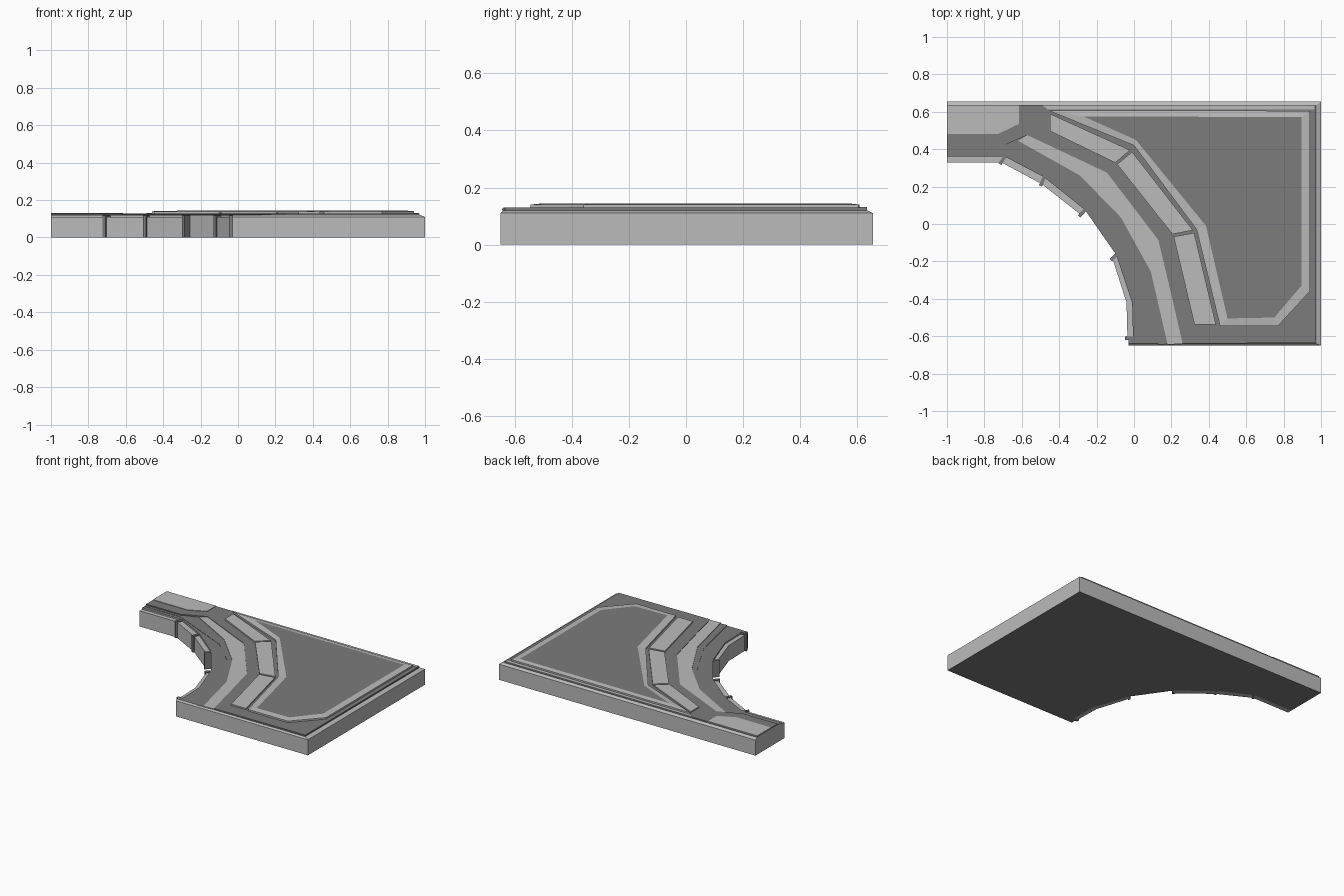
import bpy
from mathutils import Vector

if "Cube" in bpy.data.objects:
    bpy.data.objects.remove(bpy.data.objects["Cube"])


def material(name, v):
    m = bpy.data.materials.new(name)
    m.diffuse_color = (v, v, v, 1)
    m.use_nodes = True
    m.node_tree.nodes["Principled BSDF"].inputs["Base Color"].default_value = m.diffuse_color
    return m


LIGHT, DARK = material("light_grey", 0.5), material("dark_grey", 0.2)


def loft(name, rings, sides=LIGHT, top=LIGHT, bottom=False):
    """Stack outlines (points, z) into a capped solid; extra rings make chamfers."""
    pts = rings[0][0]
    n = len(pts)
    area = sum(pts[i][0] * pts[(i + 1) % n][1] - pts[(i + 1) % n][0] * pts[i][1] for i in range(n))
    verts, faces = [], []
    for p, z in rings:
        verts += [(x, y, z) for x, y in (p if area > 0 else p[::-1])]
    for r in range(len(rings) - 1):
        a, b = r * n, r * n + n
        faces += [(a + i, a + (i + 1) % n, b + (i + 1) % n, b + i) for i in range(n)]
    faces.append(tuple(range(len(verts) - n, len(verts))))
    cap = len(faces) - 1
    if bottom:
        faces.append(tuple(reversed(range(n))))
    me = bpy.data.meshes.new(name)
    me.from_pydata(verts, [], faces)
    me.materials.append(sides)
    me.materials.append(top)
    for i in range(cap, len(faces)):
        me.polygons[i].material_index = 1
    ob = bpy.data.objects.new(name, me)
    bpy.context.collection.objects.link(ob)
    return ob


def plate(name, pts, z0, z1, sides=LIGHT, top=LIGHT, bottom=False):
    return loft(name, [(pts, z0), (pts, z1)], sides, top, bottom)


# Curves sweeping from the left end round to the front edge
wall_in = [(-1, .36), (-.69, .36), (-.48, .25), (-.262, .075), (-.095, -.165),
           (-.01, -.42), (-.005, -.61)]
wall_out = [(-1, .33), (-.71, .33), (-.495, .215), (-.285, .05), (-.115, -.185),
            (-.04, -.42), (-.035, -.61)]
kerb = [(-1, .385), (-.72, .385), (-.28, .19), (-.10, .02), (.05, -.27), (.13, -.645)]
strip_in = [(-.70, .42), (-.62, .445), (-.29, .26), (-.07, .035), (.09, -.255), (.18, -.645)]
strip_out = [(-.66, .435), (-.57, .475), (-.145, .275), (.13, -.085), (.205, -.4), (.26, -.64)]

# Base slab with a chamfer along the straight outer sides
tail = [(-.005, -.615), (-.03, -.615)]
inner = wall_in + tail
base = inner + [(-.03, -.65), (1, -.65), (1, .655), (-1, .655)]
cham = inner + [(-.03, -.64), (.975, -.64), (.975, .635), (-1, .635)]
loft("base_slab", [(base, 0), (base, .11), (cham, .12)], LIGHT, DARK, True)

# Light facing panels on the curved wall, leaving one recessed bay
for i in (0, 1, 2, 4, 5):
    plate("wall_panel", [wall_in[i], wall_in[i + 1], wall_out[i + 1], wall_out[i]], 0, .11,
          bottom=True)

# Dark ribs at the panel joints
for i in (1, 2, 3, 4, 6):
    o, q = Vector(wall_out[i]), Vector(wall_in[i])
    d = (q - o).normalized()
    s = Vector((-d.y, d.x)) * .009
    o, q = o - d * .012, q + d * .012
    plate("wall_rib", [tuple(v) for v in (o - s, q - s, q + s, o + s)], 0, .117, DARK, DARK, True)

# Raised kerb and light curved strip
plate("kerb", kerb + [(.2, -.64)] + strip_in[::-1][1:] + [(-1, .405)], .12, .122, DARK, DARK)
plate("curved_strip", strip_in[1:] + strip_out[:0:-1], .12, .126)

# Raised field bounded by the strip and the outer edges
field = [(-1, .405), (-.73, .405)] + strip_out[1:] + [(.97, -.635), (.97, .635), (-1, .635)]
plate("field", field, .12, .129, DARK, DARK)

# End panel on the left arm
plate("end_panel", [(-1, .635), (-.615, .635), (-.615, .535), (-.73, .48), (-1, .48)], .129, .132)

# Outer trim band along the back
plate("back_trim", [(-.49, .635), (.965, .635), (.965, .612), (-.46, .612)], .129, .131)

# Large panel with light sloped rim and dark top
rim = [(-.46, .608), (.94, .605), (.94, -.36), (.77, -.545), (.46, -.545), (.335, -.03), (0, .42)]
face = [(-.27, .575), (.895, .572), (.895, -.33), (.75, -.5), (.5, -.505), (.385, -.01), (.01, .45)]
loft("large_panel", [(rim, .129), (rim, .14), (face, .144)], LIGHT, DARK)

# Three light border tiles beside the large panel
tile_out = [(-.455, .592), (-.015, .392), (.32, -.04), (.44, -.545)]
tile_in = [(-.455, .5), (-.095, .325), (.21, -.06), (.325, -.545)]
for i in range(3):
    a, b, c, d = (Vector(v) for v in (tile_in[i], tile_in[i + 1], tile_out[i + 1], tile_out[i]))
    g = .015
    quad = [a.lerp(b, g), b.lerp(a, g), c.lerp(d, g), d.lerp(c, g)]
    plate("border_tile", [tuple(v) for v in quad], .129, .138)
